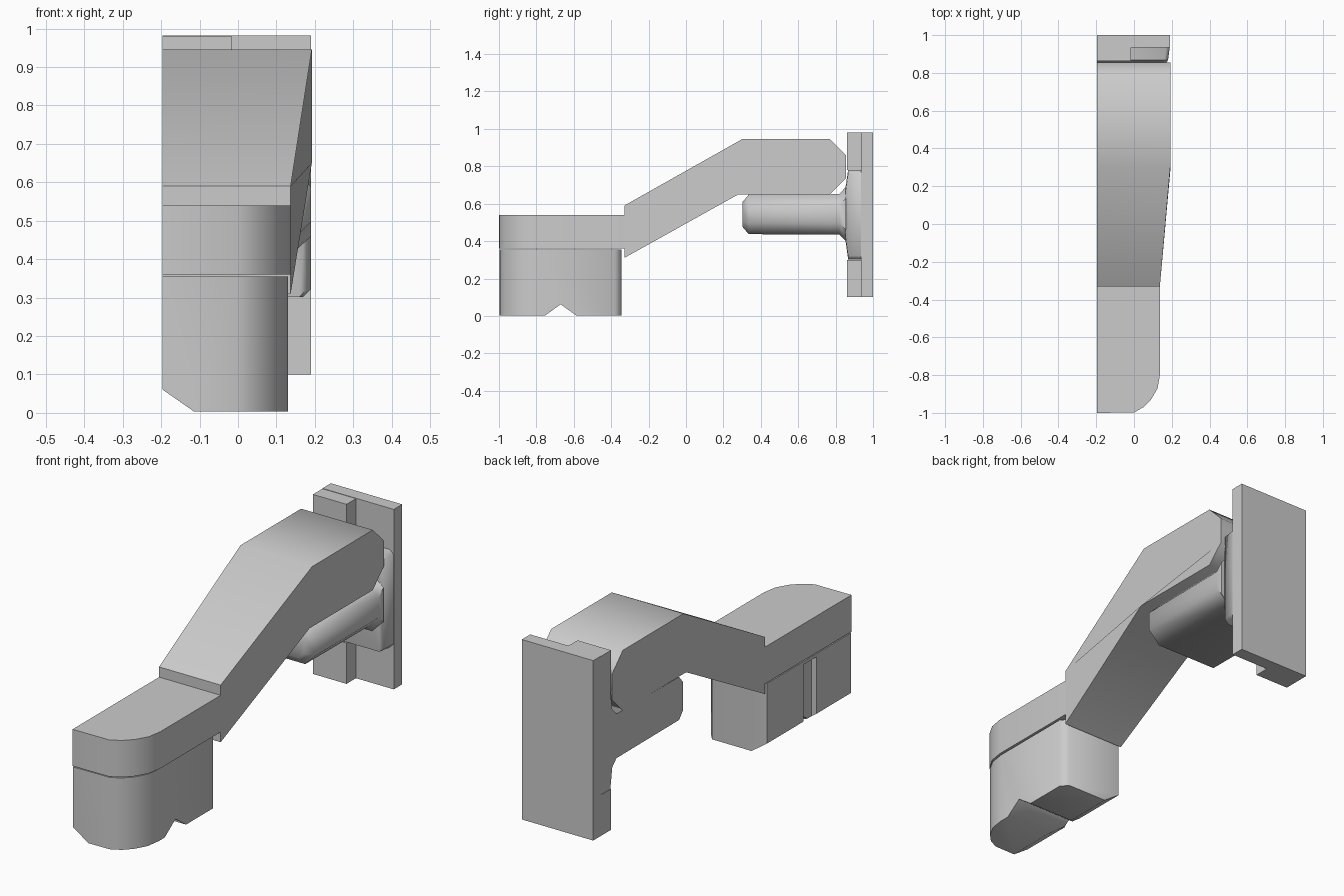
import bpy, bmesh, math

if "Cube" in bpy.data.objects:
    bpy.data.objects.remove(bpy.data.objects["Cube"])

LEFT = -0.197   # flat left side shared by all parts


def finish(obj):
    """Smooth the shallow edges, keep the corners sharp."""
    bpy.ops.object.select_all(action='DESELECT')
    obj.select_set(True)
    bpy.context.view_layer.objects.active = obj
    bpy.ops.object.shade_smooth_by_angle(angle=math.radians(50))


def loft(name, rings):
    """Skin a list of equal-length 3D rings and cap both ends."""
    bm = bmesh.new()
    vs = [[bm.verts.new(p) for p in r] for r in rings]
    n = len(rings[0])
    for a, b in zip(vs, vs[1:]):
        for i in range(n):
            j = (i + 1) % n
            bm.faces.new((a[i], a[j], b[j], b[i]))
    bm.faces.new(vs[0][::-1])
    bm.faces.new(vs[-1])
    bmesh.ops.recalc_face_normals(bm, faces=bm.faces)
    mesh = bpy.data.meshes.new(name)
    bm.to_mesh(mesh)
    bm.free()
    obj = bpy.data.objects.new(name, mesh)
    bpy.context.collection.objects.link(obj)
    return obj


def box(name, x, y, z):
    return loft(name, [[(x[0], y[0], h), (x[1], y[0], h), (x[1], y[1], h), (x[0], y[1], h)] for h in z])


def subtract(obj, cutter):
    mod = obj.modifiers.new("cut", 'BOOLEAN')
    mod.object, mod.operation, mod.solver = cutter, 'DIFFERENCE', 'EXACT'
    dg = bpy.context.evaluated_depsgraph_get()
    mesh = bpy.data.meshes.new_from_object(obj.evaluated_get(dg))
    obj.modifiers.clear()
    obj.data = mesh
    bpy.data.objects.remove(cutter)


# Sloping arm: side profile, widening along the slope towards the wall
slope = [(-.33, .31), (-.33, .59), (.30, .945), (.77, .945),
         (.855, .86), (.855, .735), (.77, .65), (.28, .65)]
arm_width = lambda y: .137 + .055 * min(1, max(0, (y + .33) / .61))
finish(loft("arm", [[(LEFT, y, z) for y, z in slope],
                    [(arm_width(y), y, z) for y, z in slope]]))

# Head lid with rounded front corner
lid_plan = [(LEFT, -.33), (.137, -.33), (.137, -.80), (.125, -.87),
            (.09, -.93), (.05, -.97), (0, -.998), (LEFT, -1)]
finish(loft("head_lid", [[(x, y, z) for x, y in lid_plan] for z in (.36, .54)]))

# Head bowl with a notch and a slanted left edge underneath
bowl_plan = [(LEFT, -.345), (.10, -.345), (.13, -.38), (.13, -.80), (.12, -.87),
             (.087, -.93), (.048, -.97), (0, -.995), (LEFT, -.998)]
bowl = loft("head_bowl", [[(x, y, z) for x, y in bowl_plan] for z in (.003, .355)])
notch = [(-.77, -.01), (-.67, .062), (-.57, -.01)]
subtract(bowl, loft("notch_cutter", [[(x, y, z) for y, z in notch] for x in (-.3, .3)]))
slant = [(-.26, .105), (-.095, -.01), (-.26, -.01)]
subtract(bowl, loft("slant_cutter", [[(x, y, z) for x, z in slant] for y in (-1.1, -.2)]))
# Shallow upright groove in the left side
subtract(bowl, box("groove_cutter", (-.3, -.17), (-.73, -.63), (-.1, .34)))
finish(bowl)


# Support bar with chamfered edges, flaring into the wall flange
def bar_ring(y, lo, hi, wide, c):
    return [(LEFT, y, hi), (wide - c, y, hi), (wide, y, hi - c),
            (wide, y, lo + c), (wide - c, y, lo), (LEFT, y, lo)]


finish(loft("support_bar", [
    bar_ring(.303, .475, .61, .145, .03), bar_ring(.335, .437, .648, .19, .06),
    bar_ring(.82, .435, .652, .19, .06), bar_ring(.855, .40, .69, .19, .06)]))
finish(loft("wall_flange", [
    bar_ring(.853, .40, .69, .17, .03), bar_ring(.867, .302, .78, .18, .02),
    bar_ring(.94, .302, .78, .19, .02)]))

# Wall plate and the two raised tabs on its face
finish(box("wall_plate", (LEFT, .19), (.935, 1.0), (.10, .982)))
for name, z in (("lower_tab", (.10, .30)), ("upper_tab", (.78, .98))):
    finish(box(name, (LEFT, -.015), (.862, .94), z))
